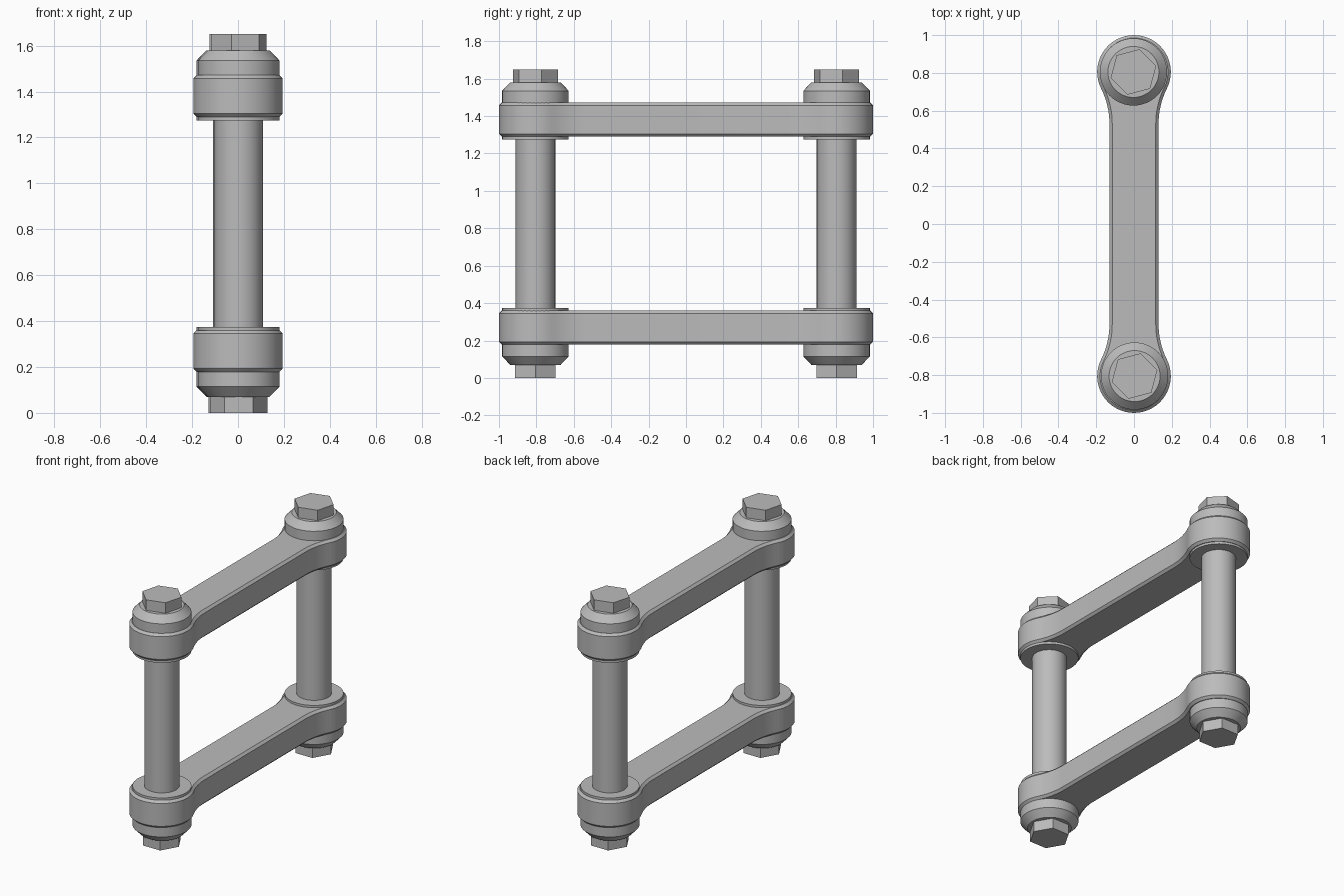
import bpy
import bmesh
from math import sin, cos, pi, atan2, sqrt, radians

if "Cube" in bpy.data.objects:
    bpy.data.objects.remove(bpy.data.objects["Cube"])

HEIGHT = 1.65          # the chain link is mirrored about its mid height
PIN_X, PIN_Y = 0.003, 0.805

steel = bpy.data.materials.new("grey_steel")
steel.use_nodes = True
grey = (0.5, 0.5, 0.5, 1)
steel.diffuse_color = grey
steel.node_tree.nodes["Principled BSDF"].inputs["Base Color"].default_value = grey


def loft(name, rings, center=(0, 0), flip=False):
    """Skin a stack of (outline, z) rings and cap both ends."""
    bm = bmesh.new()
    stack = []
    for outline, z in rings:
        z = HEIGHT - z if flip else z
        stack.append([bm.verts.new((x + center[0], y + center[1], z)) for x, y in outline])
    for a, b in zip(stack, stack[1:]):
        n = len(a)
        for i in range(n):
            j = (i + 1) % n
            bm.faces.new((a[i], a[j], b[j], b[i]))
    bm.faces.new(stack[0])
    bm.faces.new(stack[-1])
    bmesh.ops.recalc_face_normals(bm, faces=bm.faces)
    mesh = bpy.data.meshes.new(name)
    bm.to_mesh(mesh)
    bm.free()
    mesh.materials.append(steel)
    obj = bpy.data.objects.new(name, mesh)
    bpy.context.collection.objects.link(obj)
    bpy.ops.object.select_all(action="DESELECT")
    obj.select_set(True)
    bpy.context.view_layer.objects.active = obj
    bpy.ops.object.shade_smooth_by_angle(angle=radians(30))
    return obj


def circle(radius, sides=48, turn=0.0):
    return [(radius * cos(turn + 2 * pi * i / sides), radius * sin(turn + 2 * pi * i / sides))
            for i in range(sides)]


def lathe(name, profile, center, flip=False):
    return loft(name, [(circle(r), z) for r, z in profile], center, flip)


def plate_outline(inset):
    """Dog-bone outline: round ends blended into a narrow waist."""
    end, waist, blend = 0.195 - inset, 0.13 - inset, 0.42 + inset
    fx = waist + blend
    drop = sqrt((end + blend) ** 2 - fx ** 2)
    tangent = atan2(-drop, fx)
    quarter = []
    for i in range(9):                      # concave blend, from the waist outwards
        a = pi + tangent * i / 8
        quarter.append((fx + blend * cos(a), PIN_Y - drop - blend * sin(a) * -1))
    for i in range(1, 17):                  # round end up to the tip
        a = tangent + (pi / 2 - tangent) * i / 16
        quarter.append((end * cos(a), PIN_Y + end * sin(a)))
    back = quarter + [(-x, y) for x, y in reversed(quarter[:-1])]
    return back + [(-x, -y) for x, y in back]


CHAMFER = 0.015
for level, flip in (("upper", False), ("lower", True)):
    # Side plate with chamfered rims
    outer, inner = plate_outline(0), plate_outline(CHAMFER)
    loft(level + "_plate", [(inner, 1.29), (outer, 1.29 + CHAMFER),
                            (outer, 1.472 - CHAMFER), (inner, 1.472)], flip=flip)

for end, side in (("front", -1), ("back", 1)):
    center = (-side * PIN_X, side * PIN_Y)
    # Long pin between the plates
    lathe(end + "_pin", [(0.106, 0.3), (0.106, 1.35)], center)
    for level, flip in (("upper", False), ("lower", True)):
        tag = end + "_" + level
        # Thin washer on the inner face of the plate
        lathe(tag + "_washer", [(0.178, 1.275), (0.178, 1.32)], center, flip)
        # Chamfered collar on the outer face
        lathe(tag + "_collar", [(0.178, 1.42), (0.178, 1.535), (0.135, 1.58)], center, flip)
        # Hexagonal head
        hexagon = circle(0.125, 6, 0 if flip else radians(15))
        loft(tag + "_hex_head", [(hexagon, 1.55), (hexagon, HEIGHT)], center, flip)
